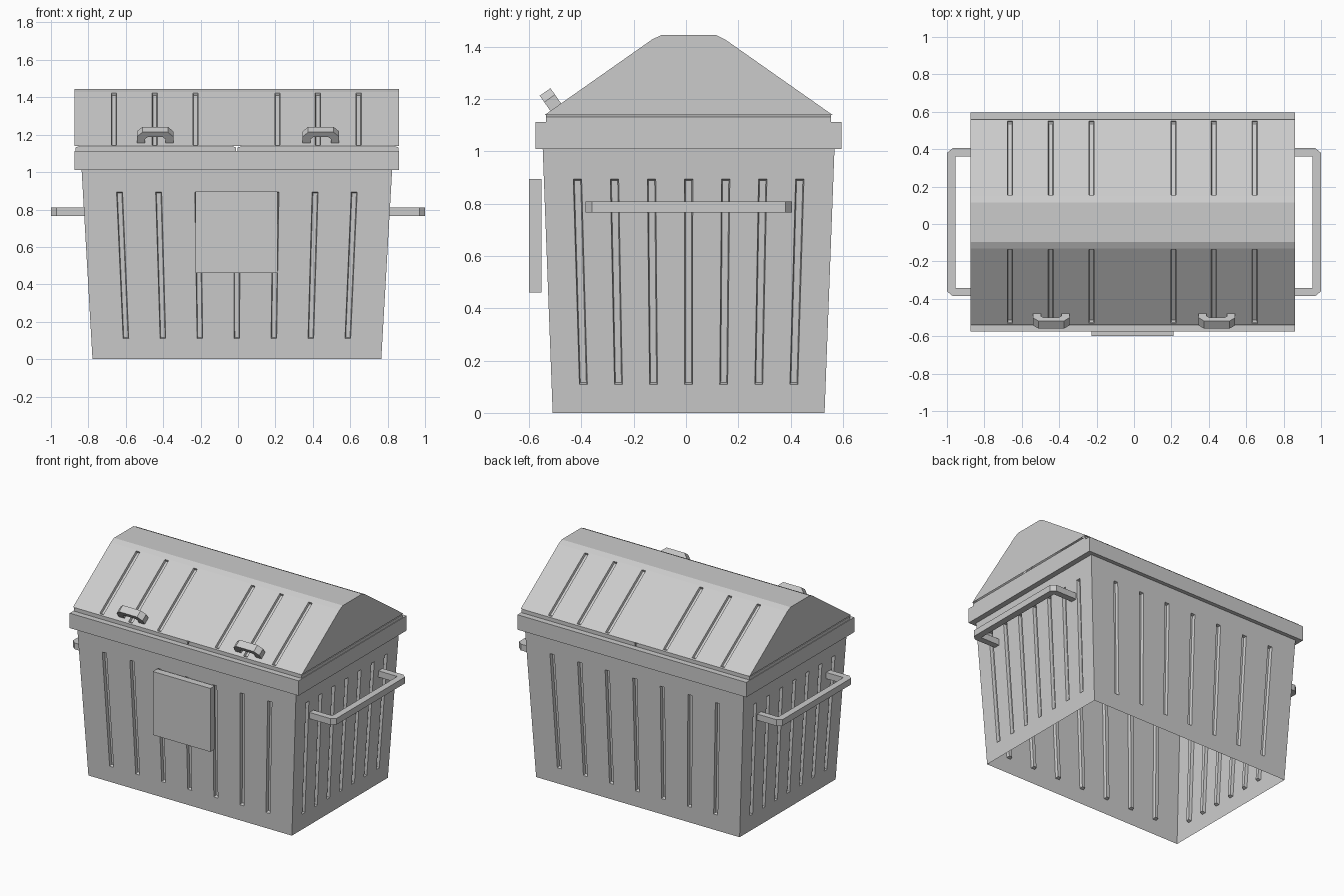
import bpy, bmesh
from mathutils import Vector, Matrix

if "Cube" in bpy.data.objects:
    bpy.data.objects.remove(bpy.data.objects["Cube"])

CX, CY = -0.006, 0.01      # centre of the bin body


def finish(bm, name):
    bmesh.ops.remove_doubles(bm, verts=bm.verts, dist=0.0005)
    me = bpy.data.meshes.new(name)
    bm.to_mesh(me)
    bm.free()
    ob = bpy.data.objects.new(name, me)
    bpy.context.collection.objects.link(ob)
    return ob


def face(bm, pts):
    return bm.faces.new([bm.verts.new(p) for p in pts])


def grooved_panel(bm, corners, centres, width, v0, v1, depth):
    """Quad (bottom-left, bottom-right, top-right, top-left seen from outside)
    with pressed-in vertical grooves at the given u positions."""
    a, b, c, d = [Vector(p) for p in corners]
    n = (b - a).cross(d - a).normalized()

    def P(u, v, inset=0.0):
        return a.lerp(b, u).lerp(d.lerp(c, u), v) - n * inset

    h = width / 2 / (b - a).length
    us = [0.0]
    for u in centres:
        us += [u - h, u + h]
    us.append(1.0)
    vs = [0.0, v0, v1, 1.0]
    for i in range(len(us) - 1):
        for j in range(3):
            l, r, lo, hi = us[i], us[i + 1], vs[j], vs[j + 1]
            outer = [P(l, lo), P(r, lo), P(r, hi), P(l, hi)]
            if i % 2 == 1 and j == 1:
                k, e = h * 0.25, 0.006
                floor = [P(l + k, lo + e, depth), P(r - k, lo + e, depth),
                         P(r - k, hi - e, depth), P(l + k, hi - e, depth)]
                face(bm, floor)
                for q in range(4):
                    s = (q + 1) % 4
                    face(bm, [outer[q], outer[s], floor[s], floor[q]])
            else:
                face(bm, outer)


def rect(hx, hy, z):
    return [(CX - hx, CY - hy, z), (CX + hx, CY - hy, z),
            (CX + hx, CY + hy, z), (CX - hx, CY + hy, z)]


def prism(name, outline, thickness, matrix):
    """Extrude a 2D outline symmetrically along local z, then place it."""
    bm = bmesh.new()
    f = face(bm, [(x, y, -thickness / 2) for x, y in outline])
    ext = bmesh.ops.extrude_face_region(bm, geom=[f])
    vs = [g for g in ext["geom"] if isinstance(g, bmesh.types.BMVert)]
    bmesh.ops.translate(bm, verts=vs, vec=(0, 0, thickness))
    bmesh.ops.recalc_face_normals(bm, faces=bm.faces)
    bmesh.ops.transform(bm, matrix=matrix, verts=bm.verts)
    return finish(bm, name)


# Tapered body, open underneath, seven grooves per wall
bm = bmesh.new()
low, top = rect(0.772, 0.52, 0.0), rect(0.83, 0.558, 1.01)
for i in range(4):
    j = (i + 1) % 4
    step = 0.127 if i % 2 == 0 else 0.128
    us = [0.5 + step * k for k in range(-3, 4)]
    grooved_panel(bm, [low[i], low[j], top[j], top[i]], us, 0.03, 0.108, 0.885, 0.02)
finish(bm, "bin_body")

# Rim collar round the top
bm = bmesh.new()
rings = [rect(0.83, 0.558, 1.01), rect(0.868, 0.585, 1.01),
         rect(0.868, 0.585, 1.112), rect(0.835, 0.545, 1.112)]
for r0, r1 in zip(rings, rings[1:]):
    for i in range(4):
        j = (i + 1) % 4
        face(bm, [r0[i], r0[j], r1[j], r1[i]])
finish(bm, "rim_collar")

# Gabled lid with grooved slopes
bm = bmesh.new()
X0, X1 = CX - 0.868, CX + 0.868
prof = [(-0.55, 1.14), (-0.14, 1.428), (-0.105, 1.445),
        (0.105, 1.445), (0.14, 1.428), (0.55, 1.14)]
prof = [(y + CY, z) for y, z in prof]
lid_us = [(x - X0) / (X1 - X0) for x in (-0.663, -0.445, -0.227, 0.211, 0.427, 0.645)]
for k, ((y0, z0), (y1, z1)) in enumerate(zip(prof, prof[1:])):
    if k == 0:
        grooved_panel(bm, [(X0, y0, z0), (X1, y0, z0), (X1, y1, z1), (X0, y1, z1)],
                      lid_us, 0.028, 0.02, 0.985, 0.015)
    elif k == 4:
        grooved_panel(bm, [(X1, y1, z1), (X0, y1, z1), (X0, y0, z0), (X1, y0, z0)],
                      [1 - u for u in reversed(lid_us)], 0.028, 0.02, 0.985, 0.015)
    else:
        face(bm, [(X0, y0, z0), (X1, y0, z0), (X1, y1, z1), (X0, y1, z1)])
face(bm, [(X1, y, z) for y, z in prof])
face(bm, [(X0, y, z) for y, z in reversed(prof)])
finish(bm, "lid")

# Lid skirt: two flaps with a small V gap between them
for side, xa, xb in (("left", X0, CX), ("right", CX, X1)):
    outline = [(xa + 0.03, 1.14), (xa + 0.004, 1.132), (xa + 0.004, 1.112),
               (xb - 0.004, 1.112), (xb - 0.004, 1.132), (xb - 0.03, 1.14)]
    prism("lid_skirt_" + side, outline, 1.09,
          Matrix.Translation((0, CY, 0)) @ Matrix.Rotation(1.5707963, 4, 'X'))

# Notice plate on the front
plate = [(-0.226, 0.46), (0.21, 0.46), (0.21, 0.895), (-0.226, 0.895)]
prism("front_plate", plate, 0.048,
      Matrix.Translation((0, -0.576, 0)) @ Matrix.Rotation(1.5707963, 4, 'X'))

# Side carry bars
for side, s in (("right", 1), ("left", -1)):
    bar = [(0.80, -0.395), (0.97, -0.395), (1.0, -0.37), (1.0, 0.37), (0.97, 0.395),
           (0.80, 0.395), (0.80, 0.352), (0.955, 0.352), (0.955, -0.352), (0.80, -0.352)]
    prism("carry_bar_" + side, [(s * x, y) for x, y in bar], 0.043,
          Matrix.Translation((0, CY, 0.788)))

# Lid pulls standing square to the front slope
along = Vector((0, 0.41, 0.288)).normalized()
out = Vector((0, -along.z, along.y))
pull = [(-0.098, 0), (-0.098, 0.05), (-0.068, 0.08), (0.068, 0.08), (0.098, 0.05),
        (0.098, 0), (0.055, 0), (0.055, 0.035), (0.04, 0.048), (-0.04, 0.048),
        (-0.055, 0.035), (-0.055, 0)]
for side, x in (("left", -0.443), ("right", 0.443)):
    m = Matrix((Vector((1, 0, 0)), out, along)).transposed().to_4x4()
    m.translation = (x, -0.493, 1.162)
    prism("lid_pull_" + side, pull, 0.05, m)
